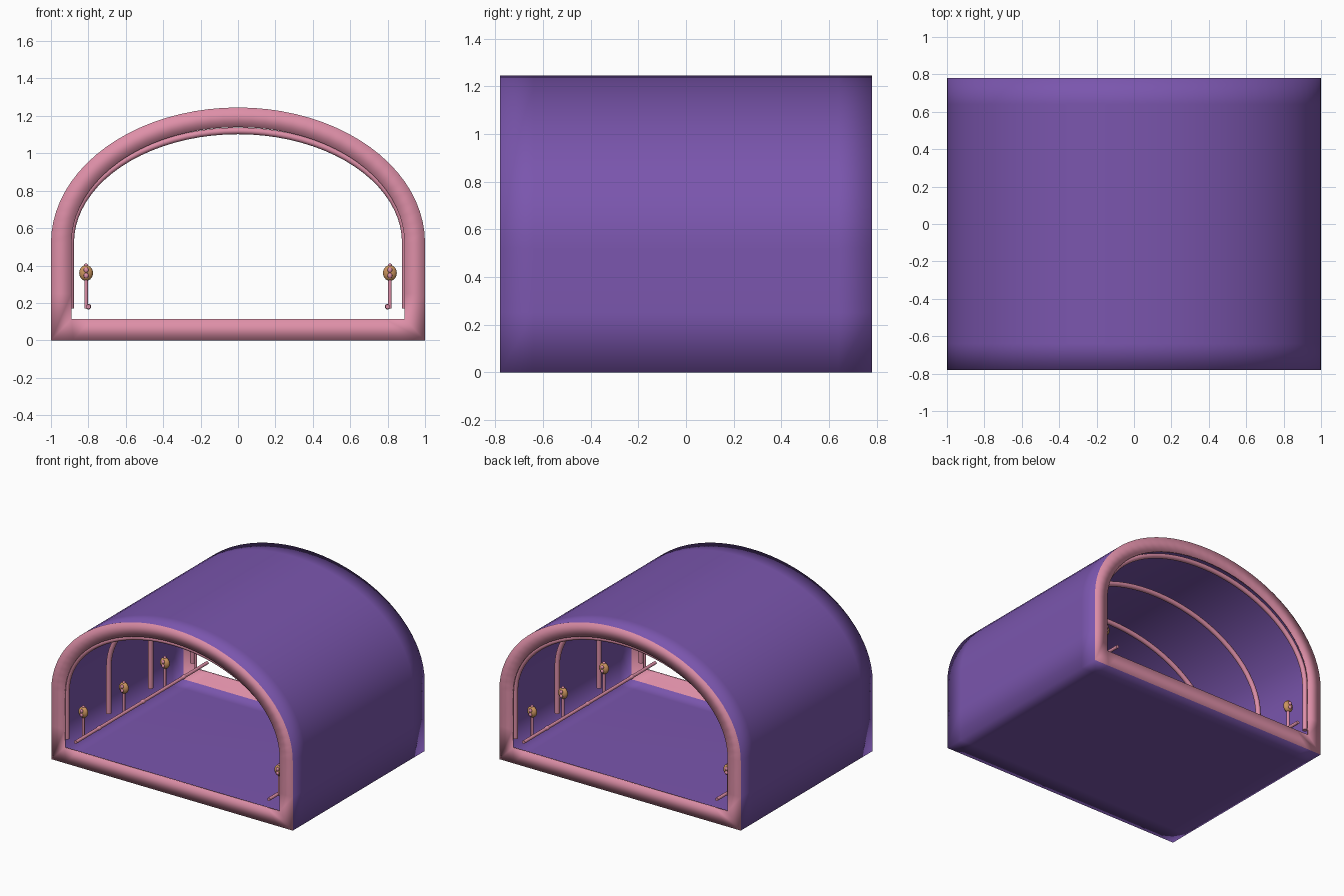
import bpy, bmesh, math
from mathutils import Vector

old = bpy.data.objects.get("Cube")
if old:
    bpy.data.objects.remove(old, do_unlink=True)


def material(name, rgb):
    m = bpy.data.materials.new(name)
    m.use_nodes = True
    m.diffuse_color = (*rgb, 1)
    m.node_tree.nodes["Principled BSDF"].inputs["Base Color"].default_value = (*rgb, 1)
    return m


PURPLE = material("purple", (0.195, 0.092, 0.42))
PINK = material("pink", (0.73, 0.275, 0.39))
GOLD = material("golden brown", (0.60, 0.30, 0.11))

HALF_LEN = 0.78
SPRING = 0.52  # height where the walls turn into the arch


def arch(half_width, top, steps=40):
    """Half ellipse from the +x side over to the -x side."""
    return [(half_width * math.cos(math.pi * i / steps),
             SPRING + (top - SPRING) * math.sin(math.pi * i / steps))
            for i in range(steps + 1)]


def outline(half_width, bottom, top):
    """Closed tunnel section: floor, walls and arch."""
    floor = [(half_width * f, bottom) for f in (-1, -0.88, 0, 0.88, 1)]
    return floor + [(half_width, 0.25)] + arch(half_width, top) + [(-half_width, 0.25)]


def finish(name, bm, mats):
    bmesh.ops.recalc_face_normals(bm, faces=bm.faces)
    for f in bm.faces:
        f.smooth = True
    me = bpy.data.meshes.new(name)
    bm.to_mesh(me)
    bm.free()
    for m in mats:
        me.materials.append(m)
    ob = bpy.data.objects.new(name, me)
    bpy.context.collection.objects.link(ob)
    return ob


# Tunnel shell with a flat framed opening at each end
bm = bmesh.new()
outer, inner = outline(1, 0, 1.245), outline(0.89, 0.115, 1.14)
sections = [(inner, -HALF_LEN), (outer, -HALF_LEN), (outer, -0.64),
            (outer, 0.64), (outer, HALF_LEN), (inner, HALF_LEN)]
rings = [[bm.verts.new((x, y, z)) for x, z in pts] for pts, y in sections]
for k, (a, b) in enumerate(zip(rings, rings[1:])):
    for i in range(len(a)):
        j = (i + 1) % len(a)
        face = bm.faces.new((a[i], a[j], b[j], b[i]))
        face.material_index = 1 if k in (0, len(rings) - 2) else 0
shell = finish("tunnel_shell", bm, [PURPLE, PINK])
solid = shell.modifiers.new("thickness", "SOLIDIFY")
solid.thickness = 0.012
solid.offset = -1


def tube(name, points, radius, mat):
    """Round bar along a path."""
    cu = bpy.data.curves.new(name, "CURVE")
    cu.dimensions = "3D"
    cu.bevel_depth = radius
    cu.bevel_resolution = 3
    cu.use_fill_caps = True
    sp = cu.splines.new("POLY")
    sp.points.add(len(points) - 1)
    for p, co in zip(sp.points, points):
        p.co = (*co, 1)
    cu.materials.append(mat)
    ob = bpy.data.objects.new(name, cu)
    bpy.context.collection.objects.link(ob)
    return ob


def ball(name, center, scale, mat):
    bm = bmesh.new()
    bmesh.ops.create_uvsphere(bm, u_segments=16, v_segments=10, radius=1)
    for v in bm.verts:
        v.co = Vector(a * b for a, b in zip(v.co, scale)) + Vector(center)
    return finish(name, bm, [mat])


# Arched ribs standing just inside the walls
for n, y in enumerate((-0.745, -0.25, 0.245, 0.74), 1):
    path = [(0.895, 0.17)] + arch(0.895, 1.12) + [(-0.895, 0.17)]
    tube(f"rib_{n}", [(x, y, z) for x, z in path], 0.018, PINK)

# Rails with joints, and a row of lamps along each side
for side, s in (("left", 1), ("right", -1)):
    tube(f"{side}_rail", [(s * 0.8, -HALF_LEN, 0.18), (s * 0.8, HALF_LEN, 0.18)], 0.012, PINK)
    for n, y in enumerate((-0.5, 0.02, 0.5), 1):
        ball(f"{side}_rail_joint_{n}", (s * 0.8, y, 0.18), (0.015, 0.03, 0.015), PINK)
    for n, y in enumerate((-0.67, -0.19, 0.295, 0.66), 1):
        x = s * 0.812
        tube(f"{side}_lamp_post_{n}", [(x, y, 0.17), (x, y, 0.34)], 0.01, PINK)
        ball(f"{side}_lamp_head_{n}", (x, y, 0.36), (0.037, 0.024, 0.042), GOLD)
        ball(f"{side}_lamp_cap_{n}", (x, y, 0.4), (0.011, 0.011, 0.011), PINK)
        for face, d in (("front", -1), ("back", 1)):
            for part, z in (("upper", 0.376), ("lower", 0.346)):
                ball(f"{side}_lamp_{face}_{part}_knob_{n}", (x, y + d * 0.022, z),
                     (0.013, 0.009, 0.014), PINK)
